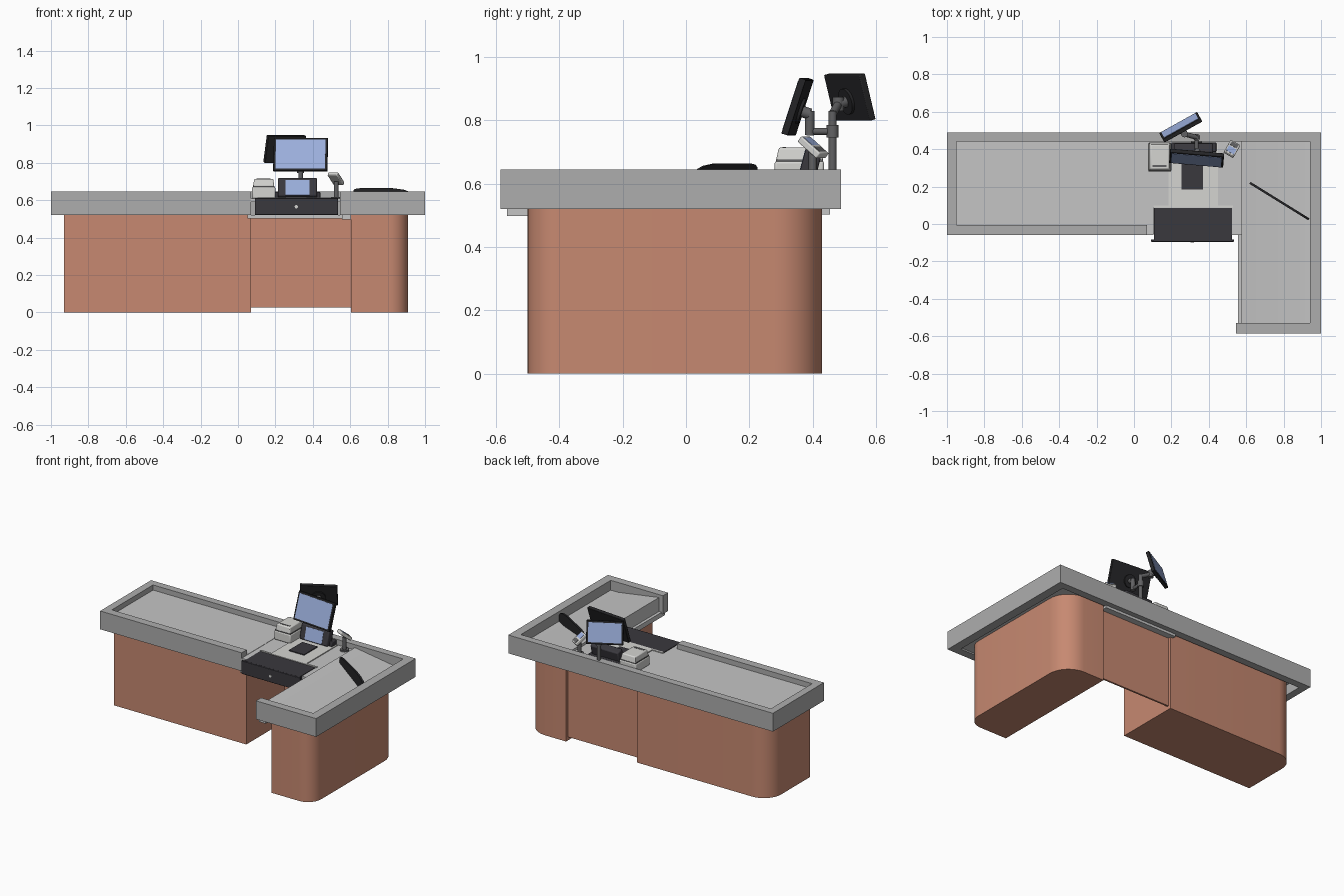
import bpy, bmesh, math
from mathutils import Matrix, Vector

if "Cube" in bpy.data.objects:
    bpy.data.objects.remove(bpy.data.objects["Cube"])


def material(name, r, g, b):
    m = bpy.data.materials.new(name)
    m.diffuse_color = (r, g, b, 1)
    m.use_nodes = True
    m.node_tree.nodes["Principled BSDF"].inputs["Base Color"].default_value = m.diffuse_color
    return m


TERRACOTTA = material("terracotta panel", .57, .25, .165)
RIM = material("grey rim", .42, .42, .42)
FLOOR = material("light grey worktop", .56, .56, .56)
PALE = material("pale plastic", .66, .66, .64)
DARK = material("dark plastic", .042, .040, .048)
BLACK = material("black plastic", .018, .018, .020)
METAL = material("mid grey metal", .12, .12, .125)
SCREEN = material("blue screen", .33, .43, .72)


def finish(name, bm, mat, matrix=None, bevel=0):
    bmesh.ops.recalc_face_normals(bm, faces=bm.faces)
    me = bpy.data.meshes.new(name)
    bm.to_mesh(me)
    bm.free()
    ob = bpy.data.objects.new(name, me)
    me.materials.append(mat)
    if matrix:
        ob.matrix_world = matrix
    if bevel:
        mod = ob.modifiers.new("bevel", 'BEVEL')
        mod.width, mod.segments = bevel, 2
    bpy.context.collection.objects.link(ob)
    return ob


def box(name, lo, hi, mat, matrix=None, bevel=0, top=1):
    """Box from corner to corner; top scales the upper face."""
    lo, hi = Vector(lo), Vector(hi)
    bm = bmesh.new()
    bmesh.ops.create_cube(bm, size=1)
    for v in bm.verts:
        if v.co.z > 0:
            v.co.x *= top
            v.co.y *= top
        v.co = (lo + hi) / 2 + v.co * (hi - lo)
    return finish(name, bm, mat, matrix, bevel)


def rod(name, a, b, r, mat, sides=20):
    a, b = Vector(a), Vector(b)
    bm = bmesh.new()
    bmesh.ops.create_cone(bm, cap_ends=True, segments=sides, radius1=r, radius2=r, depth=(b - a).length)
    q = (b - a).to_track_quat('Z', 'Y').to_matrix().to_4x4()
    return finish(name, bm, mat, Matrix.Translation((a + b) / 2) @ q)


def prism(name, pts, z0, z1, mat, matrix=None):
    bm = bmesh.new()
    f = bm.faces.new([bm.verts.new((x, y, z0)) for x, y in pts])
    ext = bmesh.ops.extrude_face_region(bm, geom=[f])
    bmesh.ops.translate(bm, vec=(0, 0, z1 - z0), verts=[v for v in ext["geom"] if isinstance(v, bmesh.types.BMVert)])
    return finish(name, bm, mat, matrix)


def arc(cx, cy, r, start, n=10):
    """Quarter circle, counter-clockwise."""
    return [(cx + r * math.cos(math.radians(start + 90 * i / n)),
             cy + r * math.sin(math.radians(start + 90 * i / n))) for i in range(n + 1)]


# Cabinet bodies with rounded outer corners
prism("left_cabinet", [(-.93, -.01), (.07, -.01), (.07, .43)] + arc(-.80, .30, .13, 90), 0, .592, TERRACOTTA)
prism("right_cabinet", [(.605, -.5)] + arc(.81, -.4, .10, -90) + arc(.76, .28, .15, 0) + [(.605, .43)],
      0, .545, TERRACOTTA)
box("middle_back_panel", (.07, .40, .025), (.605, .412, .505), TERRACOTTA)

# Raised rim around the L-shaped counter, open at the cashier side
prism("counter_rim", [(.07, -.06), (-1, -.06), (-1, .49), (1, .49), (1, -.585), (.545, -.585),
                      (.545, -.53), (.94, -.53), (.94, .44), (-.95, .44), (-.95, -.005), (.07, -.005)],
      .52, .645, RIM)

# Worktop floors
box("left_worktop", (-.95, -.005, .59), (.07, .44, .61), FLOOR)
prism("middle_worktop", [(.07, -.06), (.105, -.06), (.105, .085), (.525, .085), (.525, -.06),
                         (.575, -.06), (.575, .44), (.07, .44)], .59, .608, FLOOR)
# sloping tray of the side arm: profile in x/z, extruded along y
stand_up = Matrix.Rotation(math.pi / 2, 4, 'X')
prism("side_worktop", [(.575, .53), (.94, .53), (.94, .578), (.885, .578), (.575, .625)],
      -.44, .53, FLOOR, stand_up)
box("drawer_shelf", (.05, -.05, .503), (.605, .455, .52), FLOOR)
box("side_support_strip", (.555, -.565, .497), (.605, .40, .53), FLOOR)

# Mounting plate in front of the till
prism("till_plate", [(.10, .05), (.105, .10), (.185, .10), (.185, .43), (.45, .43), (.45, .10),
                     (.53, .10), (.53, .087), (.10, .087)][1:8] + [(.105, .087)], .606, .614, PALE)
box("keypad", (.255, .185, .612), (.37, .33, .620), DARK)

# Cash drawer with lock
box("cash_drawer", (.107, -.085, .522), (.524, .085, .611), DARK)
box("drawer_front", (.09, -.095, .521), (.535, -.083, .611), DARK, bevel=.003)
rod("drawer_lock", (.312, -.099, .565), (.312, -.09, .565), .009, PALE)

# Divider blade on the side arm: profile along its length, stood upright
a = math.atan2(-.195, .315)
blade = Matrix.Translation((.62, .22, 0)) @ Matrix.Rotation(a, 4, 'Z') @ stand_up
prism("divider_blade", [(0, .615), (.30, .573), (.37, .573), (.37, .622), (.35, .643), (.31, .656),
                        (.24, .664), (.04, .664), (.01, .660), (0, .652)], -.006, .006, BLACK, blade)


def monitor(name, loc, w, h, turn, tilt):
    """Flat screen facing local -y with a bezel and a rear mount."""
    m = (Matrix.Translation(loc) @ Matrix.Rotation(math.radians(turn), 4, 'Z')
         @ Matrix.Rotation(math.radians(-tilt), 4, 'X'))
    box(name + "_case", (-w / 2, -.011, -h / 2), (w / 2, .011, h / 2), BLACK, m, .003)
    box(name + "_screen", (-w / 2 + .012, -.0125, -h / 2 + .012), (w / 2 - .012, -.0105, h / 2 - .012), SCREEN, m)
    rod(name + "_mount_disc", m @ Vector((0, .009, -.01)), m @ Vector((0, .02, -.01)), .042, BLACK, 28)
    rod(name + "_mount_hub", m @ Vector((0, .018, -.01)), m @ Vector((0, .045, -.01)), .018, METAL)
    return m @ Vector((0, .045, -.01))


hub1 = monitor("cashier_monitor", (.335, .352, .843), .29, .185, -5, 18)
hub2 = monitor("customer_monitor", (.25, .517, .873), .232, .15, 209, 15)

# Pole and arms
P = Vector((.335, .463, 0))
rod("pole", P + Vector((0, 0, .60)), P + Vector((0, 0, .83)), .0125, METAL)
rod("pole_collar", P + Vector((0, 0, .745)), P + Vector((0, 0, .785)), .019, METAL)
rod("pole_base", P + Vector((0, -.02, .606)), P + Vector((0, -.02, .62)), .03, METAL)
elbow = Vector((.335, .39, .765))
rod("cashier_arm", P + Vector((0, 0, .765)), elbow, .011, METAL)
rod("cashier_arm_riser", elbow - Vector((0, 0, .012)), hub1 + Vector((0, 0, .01)), .015, METAL)
rod("customer_arm", P + Vector((0, 0, .82)), hub2, .013, METAL)
rod("customer_arm_joint", hub2 - Vector((0, 0, .022)), hub2 + Vector((0, 0, .022)), .018, METAL)

# Small till unit with tilted display
unit = Matrix.Translation((.318, .385, .665)) @ Matrix.Rotation(math.radians(-15), 4, 'X')
box("till_unit", (-.105, -.018, -.05), (.105, .035, .053), DARK, unit, .008)
box("till_unit_screen", (-.065, -.0195, -.045), (.065, -.0175, .038), SCREEN, unit)
box("till_unit_foot", (.20, .385, .608), (.44, .437, .645), DARK, bevel=.005)

# Receipt printer
box("printer_base", (.075, .28, .608), (.20, .436, .672), PALE, bevel=.008)
box("printer_lid", (.08, .284, .672), (.195, .434, .714), PALE, bevel=.006, top=.88)
box("printer_gap", (.079, .284, .668), (.196, .432, .676), METAL)
box("printer_slot", (.10, .305, .713), (.175, .316, .7155), METAL)

# Card terminal on a post
rod("terminal_foot", (.525, .40, .607), (.525, .40, .618), .028, METAL)
rod("terminal_post", (.525, .40, .61), (.525, .40, .70), .013, METAL)
head = (Matrix.Translation((.524, .402, .715)) @ Matrix.Rotation(math.radians(-30), 4, 'Z')
        @ Matrix.Rotation(math.radians(-38), 4, 'X'))
box("terminal_head", (-.03, -.044, -.012), (.03, .044, .010), PALE, head, .004)
box("terminal_screen", (-.023, -.036, .009), (.023, .002, .0112), SCREEN, head)
box("terminal_keys", (-.021, .010, .009), (.021, .036, .0112), METAL, head)

# Smooth the curved walls, keep hard edges
for ob in bpy.context.collection.objects:
    ob.select_set(True)
    bpy.context.view_layer.objects.active = ob
bpy.ops.object.shade_smooth_by_angle(angle=math.radians(30))
